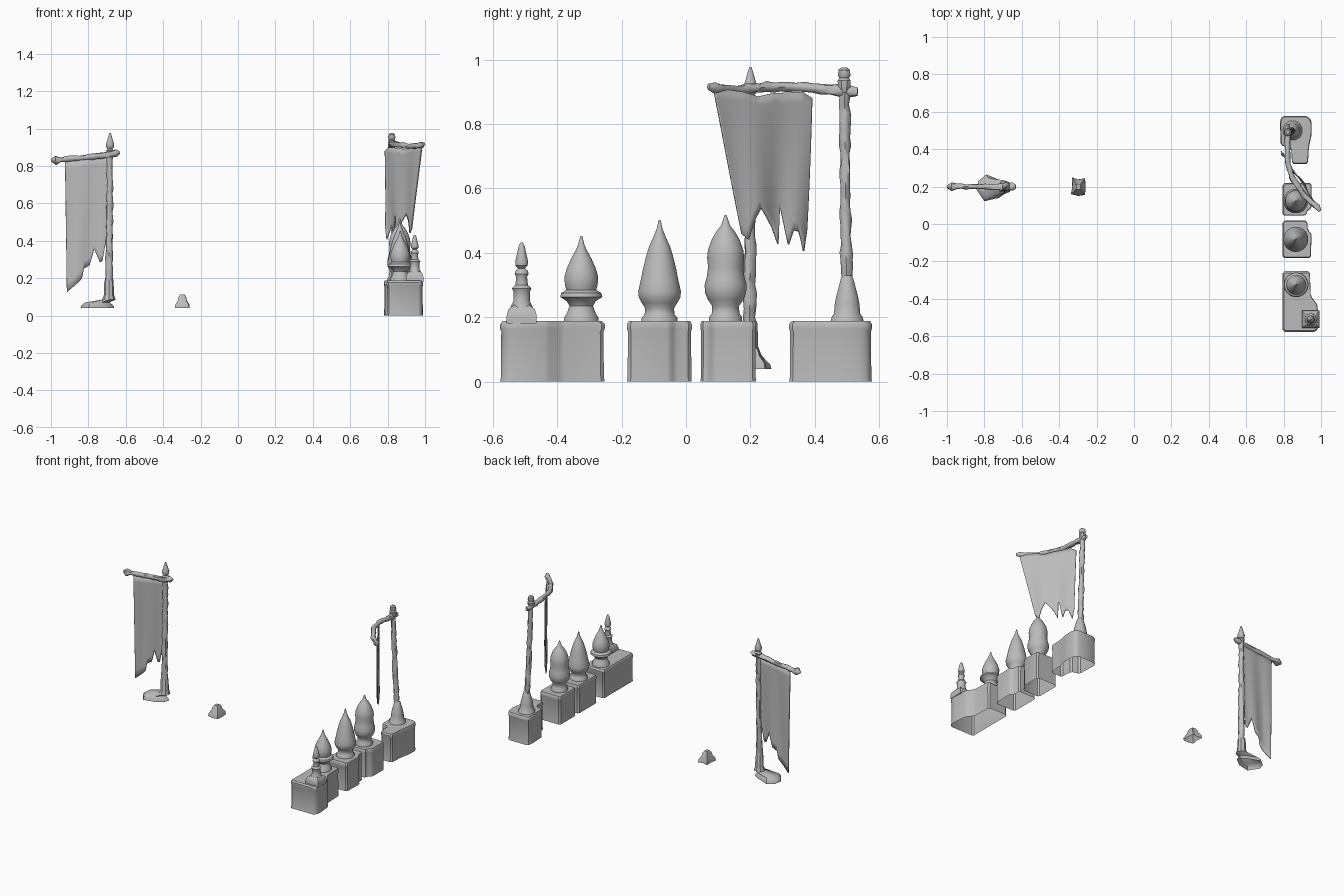
import bpy, bmesh, math, random
from mathutils import Vector

random.seed(4)
cube = bpy.data.objects.get("Cube")
if cube:
    bpy.data.objects.remove(cube, do_unlink=True)

stone = bpy.data.materials.new("stone_grey")
stone.use_nodes = True
GREY = (0.5, 0.5, 0.5, 1)
stone.diffuse_color = GREY
stone.node_tree.nodes["Principled BSDF"].inputs["Base Color"].default_value = GREY


def finish(name, bm, angle=40):
    bmesh.ops.recalc_face_normals(bm, faces=bm.faces[:])
    mesh = bpy.data.meshes.new(name)
    bm.to_mesh(mesh)
    bm.free()
    mesh.materials.append(stone)
    mesh.shade_smooth()
    mesh.set_sharp_from_angle(angle=math.radians(angle))
    obj = bpy.data.objects.new(name, mesh)
    bpy.context.collection.objects.link(obj)
    return obj


def loft(name, rings, cap_start=True, angle=40):
    """Skin a list of equal closed rings."""
    bm = bmesh.new()
    rows = [[bm.verts.new(p) for p in ring] for ring in rings]
    n = len(rows[0])
    for a, b in zip(rows, rows[1:]):
        for i in range(n):
            j = (i + 1) % n
            bm.faces.new((a[i], a[j], b[j], b[i]))
    bm.faces.new(rows[-1])
    if cap_start:
        bm.faces.new(rows[0])
    return finish(name, bm, angle)


def circle(x, y, z, r, sides, start=0.0):
    return [(x + r * math.cos(start + math.tau * i / sides),
             y + r * math.sin(start + math.tau * i / sides), z) for i in range(sides)]


def turned(name, x, y, profile, sides=24):
    """Turned shape from (height, radius) pairs."""
    start = math.pi / sides
    return loft(name, [circle(x, y, z, r, sides, start) for z, r in profile])


def rough_beam(name, points, step=0.025, sides=8, jitter=0.0035):
    """Rough-hewn round beam through (x, y, z, radius) points."""
    path = []
    for a, b in zip(points, points[1:]):
        a, b = Vector(a), Vector(b)
        count = max(1, round((b - a).length / step))
        path += [a.lerp(b, i / count) for i in range(count)]
    path.append(Vector(points[-1]))
    rings = []
    for i, p in enumerate(path):
        tangent = (path[min(i + 1, len(path) - 1)] - path[max(i - 1, 0)]).to_3d().normalized()
        ref = Vector((1, 0, 0)) if abs(tangent.z) > 0.7 else Vector((0, 0, 1))
        side = tangent.cross(ref).normalized()
        up = side.cross(tangent)
        ring = []
        for k in range(sides):
            t = math.tau * k / sides
            r = p.w + random.uniform(-jitter, jitter)
            ring.append(p.to_3d() + (side * math.cos(t) + up * math.sin(t)) * max(r, 0.002))
        rings.append(ring)
    return loft(name, rings, angle=50)


def scaled(outline, s, z):
    cx = sum(p[0] for p in outline) / len(outline)
    cy = sum(p[1] for p in outline) / len(outline)
    return [(cx + (x - cx) * s, cy + (y - cy) * s, z) for x, y in outline]


def pedestal(name, outline):
    """Hollow block with a slim rim and worn corners, open below."""
    soft = []
    n = len(outline)
    for i, p in enumerate(outline):
        p = Vector(p)
        for q in (outline[i - 1], outline[(i + 1) % n]):
            d = Vector(q) - p
            soft.append(tuple(p + d.normalized() * min(0.01, d.length * 0.3)))
    levels = ((0, 1.0), (0.012, 0.985), (0.155, 0.975), (0.165, 1.0), (0.178, 1.0), (0.188, 0.95))
    return loft(name, [scaled(soft, s, z) for z, s in levels], cap_start=False, angle=35)


def banner(name, top, bottom, low, head, hem, ripple, rows=14, cols=72):
    """Torn cloth: plan lines at head and hem, head height and ragged hem height."""
    def sample(table, t):
        for (t0, z0), (t1, z1) in zip(table, table[1:]):
            if t <= t1:
                return z0 + (z1 - z0) * (t - t0) / (t1 - t0)
        return table[-1][1]

    bm = bmesh.new()
    grid = []
    for c in range(cols + 1):
        t = c / cols
        z0, z1 = sample(head, t), sample(hem, t)
        a = Vector(top[0]).lerp(Vector(top[1]), t)
        b = Vector(bottom[0]).lerp(Vector(bottom[1]), t)
        normal = Vector((-(top[1][1] - top[0][1]), top[1][0] - top[0][0])).normalized()
        column = []
        for r in range(rows + 1):
            z = z0 + (z1 - z0) * r / rows
            f = (z0 - z) / (z0 - low)
            p = a.lerp(b, f) + normal * ripple * math.sin(t * 11 + f * 2) * (0.3 + f)
            column.append(bm.verts.new((p.x, p.y, z)))
        grid.append(column)
    for a, b in zip(grid, grid[1:]):
        for r in range(rows):
            bm.faces.new((a[r], a[r + 1], b[r + 1], b[r]))
    obj = finish(name, bm, 60)
    thick = obj.modifiers.new("thickness", "SOLIDIFY")
    thick.thickness = 0.006
    thick.offset = 0
    return obj


# Row of pedestals
pedestal("front_pedestal", [(.795, -.577), (.975, -.577), (.99, -.54), (.98, -.43),
                            (.945, -.385), (.94, -.252), (.795, -.252)])
pedestal("second_pedestal", [(.795, -.183), (.945, -.183), (.95, -.05), (.93, -.035),
                             (.925, .018), (.795, .018)])
pedestal("third_pedestal", [(.795, .045), (.92, .045), (.925, .07), (.95, .085),
                            (.95, .218), (.795, .218)])
pedestal("back_pedestal", [(.845, .32), (.93, .32), (.935, .41), (.95, .48), (.95, .55), (.93, .577),
                           (.79, .577), (.78, .55), (.785, .42), (.84, .405)])

# Turned ornaments on the pedestals
turned("spire_plinth", .945, -.51, [(.18, .066), (.205, .066), (.225, .058), (.24, .03)], sides=4)
turned("front_spire", .945, -.51, [
    (.2, .045), (.23, .036), (.25, .026), (.28, .026), (.29, .031), (.3, .02), (.325, .017),
    (.335, .022), (.345, .019), (.352, .011), (.36, .019), (.375, .02), (.4, .014), (.42, .01), (.432, .003)], 16)
turned("small_finial", .867, -.325, [
    (.18, .055), (.2, .053), (.212, .045), (.235, .037), (.25, .045), (.263, .066), (.275, .063), (.285, .047),
    (.3, .051), (.325, .053), (.35, .046), (.38, .033), (.405, .019), (.425, .01), (.452, .003)])
turned("tall_finial", .865, -.082, [
    (.18, .057), (.198, .056), (.208, .047), (.228, .045), (.245, .056), (.262, .065), (.28, .067), (.31, .06),
    (.35, .052), (.39, .042), (.42, .033), (.45, .019), (.475, .009), (.502, .003)])
turned("bulb_finial", .865, .123, [
    (.18, .052), (.2, .052), (.212, .043), (.235, .042), (.255, .056), (.275, .064), (.3, .066), (.325, .059),
    (.355, .055), (.385, .058), (.41, .055), (.44, .044), (.465, .03), (.485, .014), (.518, .003)])

# Gallows banner on the back pedestal
turned("post_foot", .848, .5, [(.18, .055), (.2, .05), (.212, .042), (.24, .04), (.265, .035),
                               (.29, .028), (.32, .02), (.33, .013)], 12)
rough_beam("right_post", [(.845, .498, .3, .018), (.822, .492, .91, .015)])
turned("right_post_cap", .822, .491, [(.895, .014), (.915, .021), (.935, .022), (.942, .016),
                                      (.95, .021), (.968, .019), (.975, .01)], 8)
rough_beam("right_arm", [(.825, .533, .9, .011), (.82, .5, .902, .018), (.82, .34, .915, .014),
                         (.845, .25, .915, .015), (.91, .15, .905, .015), (.98, .09, .912, .016),
                         (.995, .07, .916, .008)])
banner("right_cloth", ((.985, .085), (.785, .39)), ((.93, .185), (.79, .373)), .42,
       [(0, .912), (.3, .9), (.45, .885), (.6, .895), (.9, .9), (1, .88)],
       [(0, .46), (.08, .44), (.2, .5), (.32, .54), (.48, .48), (.56, .425), (.62, .55), (.7, .42),
        (.78, .47), (.86, .465), (.96, .405), (1, .47)], .006)

# Free-standing banner
rough_beam("left_post", [(-.69, .197, .1, .02), (-.685, .2, .88, .016)])
turned("left_post_tip", -.684, .2, [(.87, .016), (.882, .023), (.89, .013), (.9, .021), (.915, .023),
                                    (.935, .016), (.96, .009), (.977, .003)], 12)
rough_beam("left_arm", [(-1, .2, .828, .006), (-.975, .2, .832, .024), (-.945, .2, .833, .014),
                        (-.8, .2, .847, .015), (-.68, .195, .862, .018), (-.65, .2, .868, .022),
                        (-.632, .2, .87, .007)])
banner("left_cloth", ((-.925, .2), (-.695, .2)), ((-.915, .2), (-.7, .2)), .13,
       [(0, .83), (1, .855)],
       [(0, .125), (.3, .18), (.38, .2), (.42, .25), (.57, .27), (.68, .355), (.82, .285), (.88, .29),
        (.95, .38), (1, .36)], .004)

# Spreading hollow foot of the free-standing post
foot = [(-.842, .185), (-.8, .122), (-.72, .14), (-.668, .18), (-.662, .205), (-.7, .228), (-.79, .265), (-.832, .23)]
loft("left_post_foot", [scaled(foot, 1, .04), scaled(foot, .95, .054), scaled(foot, .72, .07)]
     + [circle(-.69, .197, z, r, 8, math.pi) for z, r in ((.085, .036), (.11, .027), (.18, .025), (.2, .017))],
     cap_start=False)

# Small loose stone cap
base = [(-.337, .16), (-.3, .15), (-.262, .155), (-.258, .2), (-.262, .245), (-.3, .238), (-.332, .25), (-.33, .2)]
loft("loose_cap", [scaled(base, 1, .04), scaled(base, .95, .058), scaled(base, .62, .08),
                   scaled(base, .5, .1), scaled(base, .3, .112)], cap_start=False)
